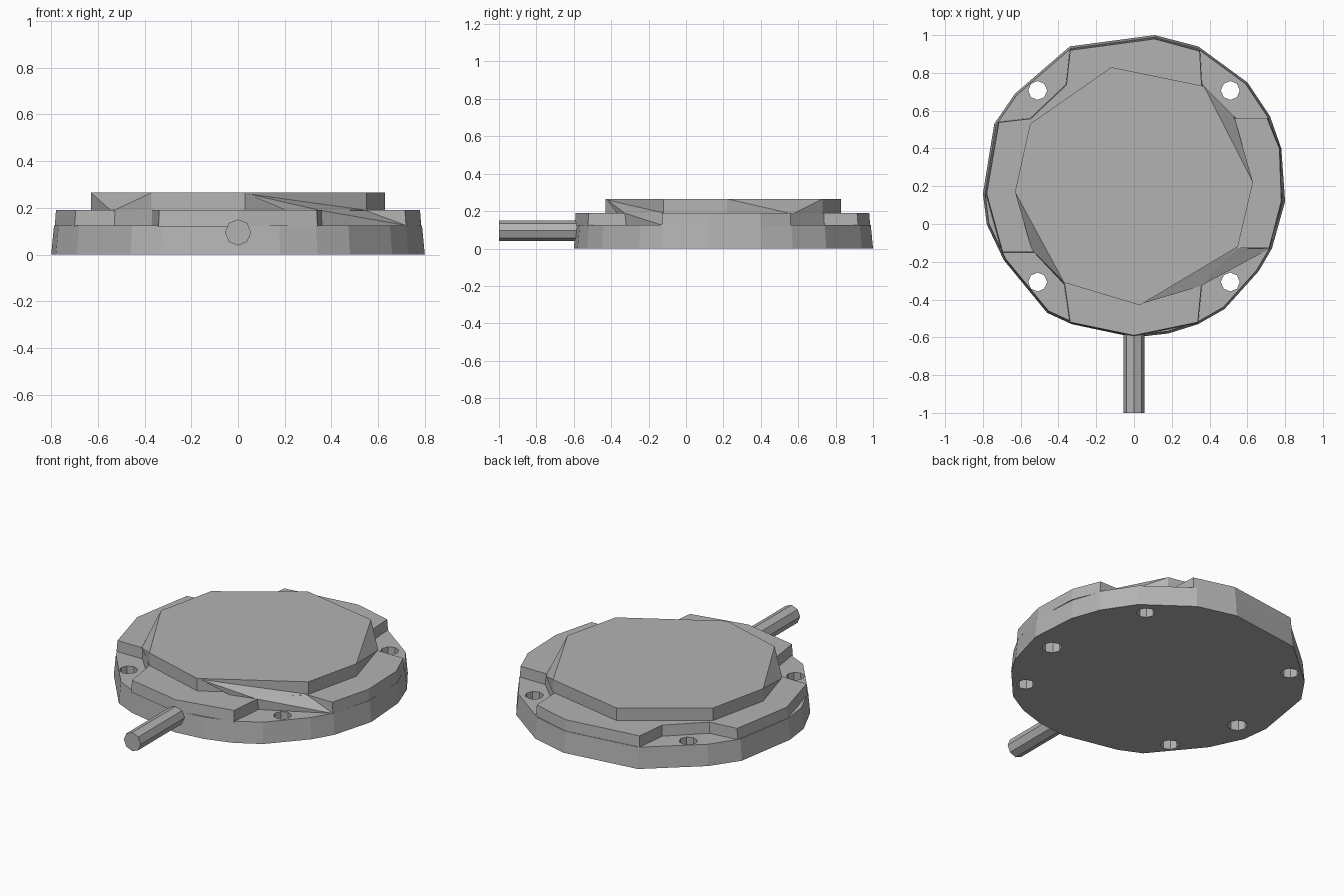
import bpy, bmesh, math
from mathutils import Matrix

cube = bpy.data.objects.get("Cube")
if cube:
    bpy.data.objects.remove(cube, do_unlink=True)

metal = bpy.data.materials.new("grey_metal")
metal.use_nodes = True
COLOUR = (0.45, 0.45, 0.45, 1)
metal.diffuse_color = COLOUR
metal.node_tree.nodes["Principled BSDF"].inputs["Base Color"].default_value = COLOUR

CENTRE_Y = 0.2
LEDGE_Z, RIM_Z, TOP_Z = 0.125, 0.19, 0.265


def finish(name, bm):
    bmesh.ops.recalc_face_normals(bm, faces=bm.faces)
    mesh = bpy.data.meshes.new(name)
    bm.to_mesh(mesh)
    bm.free()
    mesh.materials.append(metal)
    obj = bpy.data.objects.new(name, mesh)
    bpy.context.collection.objects.link(obj)
    return obj


def loft(name, outline, z0, z1, top_scale=1.0):
    """Prism from an outline, with its top ring scaled about the disc centre."""
    bm = bmesh.new()
    low = [bm.verts.new((x, y, z0)) for x, y in outline]
    high = [bm.verts.new((x * top_scale, CENTRE_Y + (y - CENTRE_Y) * top_scale, z1))
            for x, y in outline]
    bm.faces.new(low)
    bm.faces.new(high)
    n = len(outline)
    for i in range(n):
        j = (i + 1) % n
        bm.faces.new((low[i], low[j], high[j], high[i]))
    return finish(name, bm)


def hull(name, points):
    bm = bmesh.new()
    for p in points:
        bm.verts.new(p)
    result = bmesh.ops.convex_hull(bm, input=bm.verts)
    loose = [v for v in bm.verts if not v.link_faces]
    bmesh.ops.delete(bm, geom=loose, context='VERTS')
    return finish(name, bm)


def cylinder(name, radius, length, sides, matrix):
    bm = bmesh.new()
    bmesh.ops.create_cone(bm, cap_ends=True, segments=sides, radius1=radius,
                          radius2=radius, depth=length, matrix=matrix)
    return finish(name, bm)


# Base: irregular faceted flange
base_outline = [(0.11, 1.0), (-0.34, 0.94), (-0.63, 0.69), (-0.74, 0.53), (-0.8, 0.16),
                (-0.78, 0.0), (-0.69, -0.19), (-0.46, -0.47), (-0.33, -0.53), (0, -0.6),
                (0.18, -0.58), (0.34, -0.53), (0.48, -0.45), (0.66, -0.25), (0.73, -0.13),
                (0.8, 0.12), (0.78, 0.4), (0.72, 0.57), (0.6, 0.75), (0.34, 0.94)]
base = loft("base_flange", base_outline, 0, LEDGE_Z, 0.985)

# Raised rim with a notch at each corner
rim_outline = [(-0.34, -0.525), (0, -0.595), (0.34, -0.525), (0.36, -0.32), (0.55, -0.13),
               (0.72, -0.13), (0.785, 0.12), (0.775, 0.4), (0.71, 0.56), (0.54, 0.56),
               (0.36, 0.74), (0.35, 0.92), (0.11, 0.985), (-0.34, 0.925), (-0.36, 0.74),
               (-0.55, 0.56), (-0.72, 0.54), (-0.785, 0.16), (-0.7, -0.15),
               (-0.53, -0.15), (-0.37, -0.32)]
loft("notched_rim", rim_outline, LEDGE_Z - 0.005, RIM_Z, 0.993)

# Top plate: coarse polygon with one slanted corner
plate = [(-0.12, 0.83), (0.37, 0.73), (0.63, 0.22), (0.55, -0.12),
         (0.03, -0.43), (-0.37, -0.31), (-0.63, 0.17), (-0.55, 0.53)]
plate_foot = plate + [(-0.54, -0.14), (0.53, 0.57)]
hull("top_plate", [(x, y, TOP_Z) for x, y in plate]
     + [(x, y, RIM_Z - 0.005) for x, y in plate_foot])

# Sloping web across the front left notch
hull("sloping_web", [(0.03, -0.425, TOP_Z - 0.002), (0.35, -0.33, RIM_Z), (0.72, -0.13, LEDGE_Z),
                     (0.55, -0.12, RIM_Z), (0.36, -0.32, LEDGE_Z)])

# Cable stub at the front
cylinder("cable_stub", 0.056, 0.5, 8,
         Matrix.Translation((0, -0.75, 0.095)) @ Matrix.Rotation(math.pi / 2, 4, 'X'))

# Mounting holes: four through the notches, two blind underneath
holes = [(sx * 0.51, CENTRE_Y + sy * 0.507, 0.05, 0.5) for sx in (-1, 1) for sy in (-1, 1)]
holes += [(sx * 0.657, 0.09, 0.055, 0.2) for sx in (-1, 1)]
for x, y, radius, length in holes:
    cutter = cylinder("hole_cutter", radius, length, 8, Matrix.Translation((x, y, 0)))
    cutter.hide_render = True
    cutter.hide_viewport = True
    cut = base.modifiers.new("hole", 'BOOLEAN')
    cut.object = cutter
    cut.operation = 'DIFFERENCE'
    cut.solver = 'EXACT'
